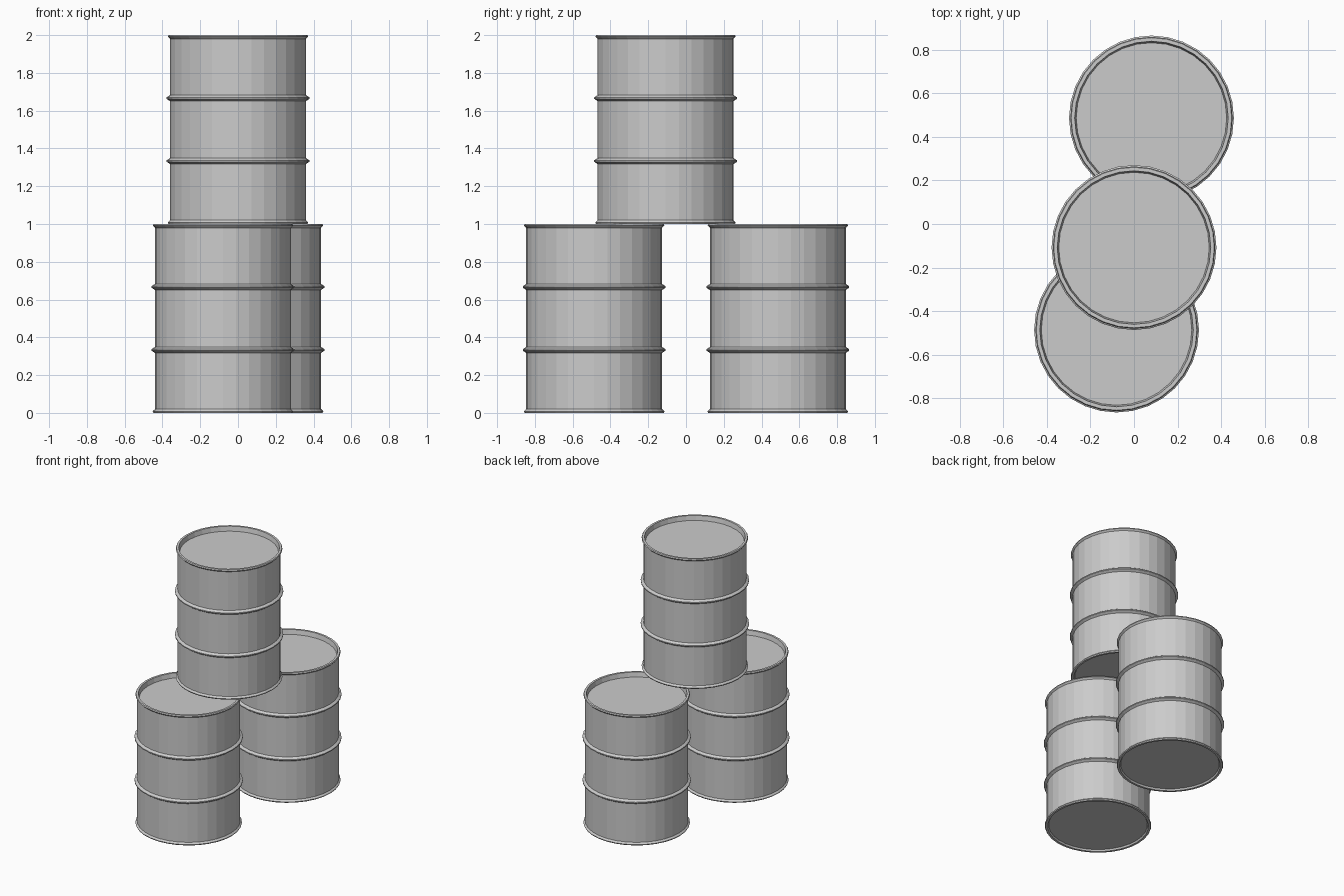
import bpy, bmesh, math

if "Cube" in bpy.data.objects:
    bpy.data.objects.remove(bpy.data.objects["Cube"])

SIDES = 32
steel = bpy.data.materials.new("grey steel")
steel.diffuse_color = (0.6, 0.6, 0.6, 1)
steel.use_nodes = True
steel.node_tree.nodes["Principled BSDF"].inputs["Base Color"].default_value = steel.diffuse_color

# Drum outline (radius, height), from bottom centre to top centre
profile = [(0.345, 0.012), (0.352, 0.0), (0.368, 0.0), (0.372, 0.008), (0.36, 0.02)]
for z in (1 / 3, 2 / 3):  # rolling hoops
    profile += [(0.36, z - 0.016), (0.378, z - 0.004), (0.378, z + 0.004), (0.36, z + 0.016)]
profile += [(0.36, 0.98), (0.372, 0.992), (0.368, 1.0), (0.352, 1.0), (0.345, 0.965)]


def drum(name, x, y, z):
    bm = bmesh.new()
    rings = [[bm.verts.new((r * math.cos(2 * math.pi * i / SIDES),
                            r * math.sin(2 * math.pi * i / SIDES), h))
              for i in range(SIDES)] for r, h in profile]
    for low, high in zip(rings, rings[1:]):
        for i in range(SIDES):
            j = (i + 1) % SIDES
            bm.faces.new((low[i], low[j], high[j], high[i]))
    bm.faces.new(rings[0][::-1])  # base
    bm.faces.new(rings[-1])       # recessed lid
    mesh = bpy.data.meshes.new(name)
    bm.to_mesh(mesh)
    bm.free()
    mesh.materials.append(steel)
    ob = bpy.data.objects.new(name, mesh)
    ob.location = (x, y, z)
    bpy.context.collection.objects.link(ob)


# Two drums on the ground, one stacked across them
drum("front_drum", -0.08, -0.486, 0)
drum("back_drum", 0.08, 0.486, 0)
drum("top_drum", 0, -0.108, 1)
